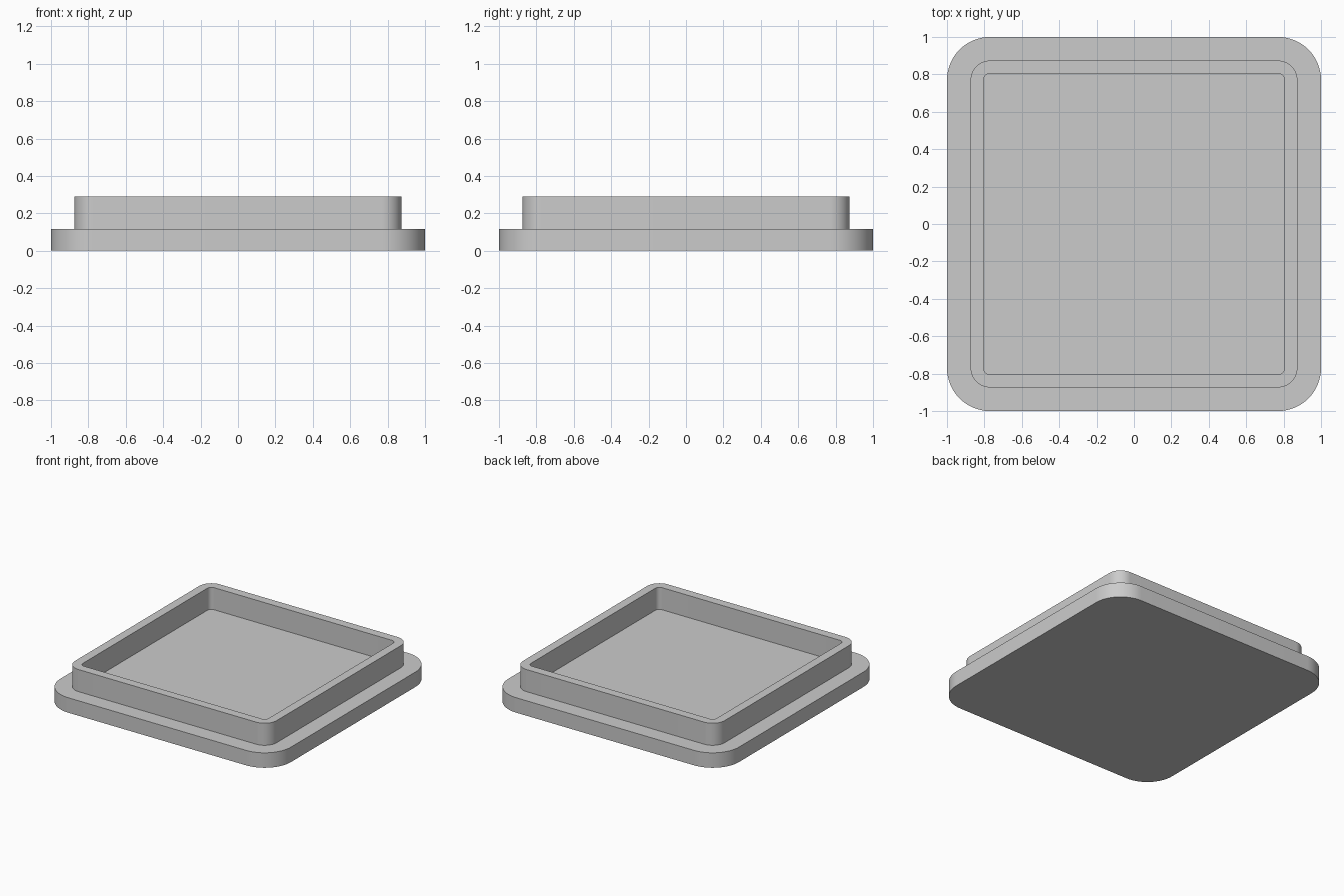
import bpy
import bmesh
from math import cos, sin, pi, radians

cube = bpy.data.objects.get("Cube")
if cube:
    bpy.data.objects.remove(cube, do_unlink=True)

CORNER_STEPS = 16


def rounded_square(bm, half, radius, z):
    """Ring of vertices around a square with rounded corners."""
    ring = []
    for quarter, (sx, sy) in enumerate([(1, 1), (-1, 1), (-1, -1), (1, -1)]):
        for i in range(CORNER_STEPS + 1):
            a = (quarter + i / CORNER_STEPS) * pi / 2
            ring.append(bm.verts.new((sx * (half - radius) + radius * cos(a),
                                      sy * (half - radius) + radius * sin(a), z)))
    return ring


def bridge(bm, lower, upper):
    for i in range(len(lower)):
        j = (i + 1) % len(lower)
        bm.faces.new((lower[i], lower[j], upper[j], upper[i]))


grey = bpy.data.materials.new("light_grey")
grey.use_nodes = True
grey.diffuse_color = (0.6, 0.6, 0.6, 1)
grey.node_tree.nodes["Principled BSDF"].inputs["Base Color"].default_value = (0.6, 0.6, 0.6, 1)

# Lid: (half width, corner radius, height) from the underside out, up and in
FLANGE_TOP, RIM_TOP = 0.117, 0.29
sections = [
    (1.0, 0.23, 0.0),            # underside edge
    (1.0, 0.23, FLANGE_TOP),     # flange edge
    (0.874, 0.105, FLANGE_TOP),  # foot of the rim
    (0.874, 0.105, RIM_TOP),     # outer rim edge
    (0.805, 0.035, RIM_TOP),     # inner rim edge
    (0.805, 0.035, FLANGE_TOP),  # recessed floor
]
bm = bmesh.new()
rings = [rounded_square(bm, *s) for s in sections]
for lower, upper in zip(rings, rings[1:]):
    bridge(bm, lower, upper)
bm.faces.new(list(reversed(rings[0])))
bm.faces.new(rings[-1])
bmesh.ops.recalc_face_normals(bm, faces=bm.faces)

mesh = bpy.data.meshes.new("square_lid")
bm.to_mesh(mesh)
bm.free()
mesh.materials.append(grey)
lid = bpy.data.objects.new("square_lid", mesh)
bpy.context.collection.objects.link(lid)

# Smooth the rounded corners, keep the rims crisp
bpy.ops.object.select_all(action="DESELECT")
lid.select_set(True)
bpy.context.view_layer.objects.active = lid
bpy.ops.object.shade_smooth_by_angle(angle=radians(30))
